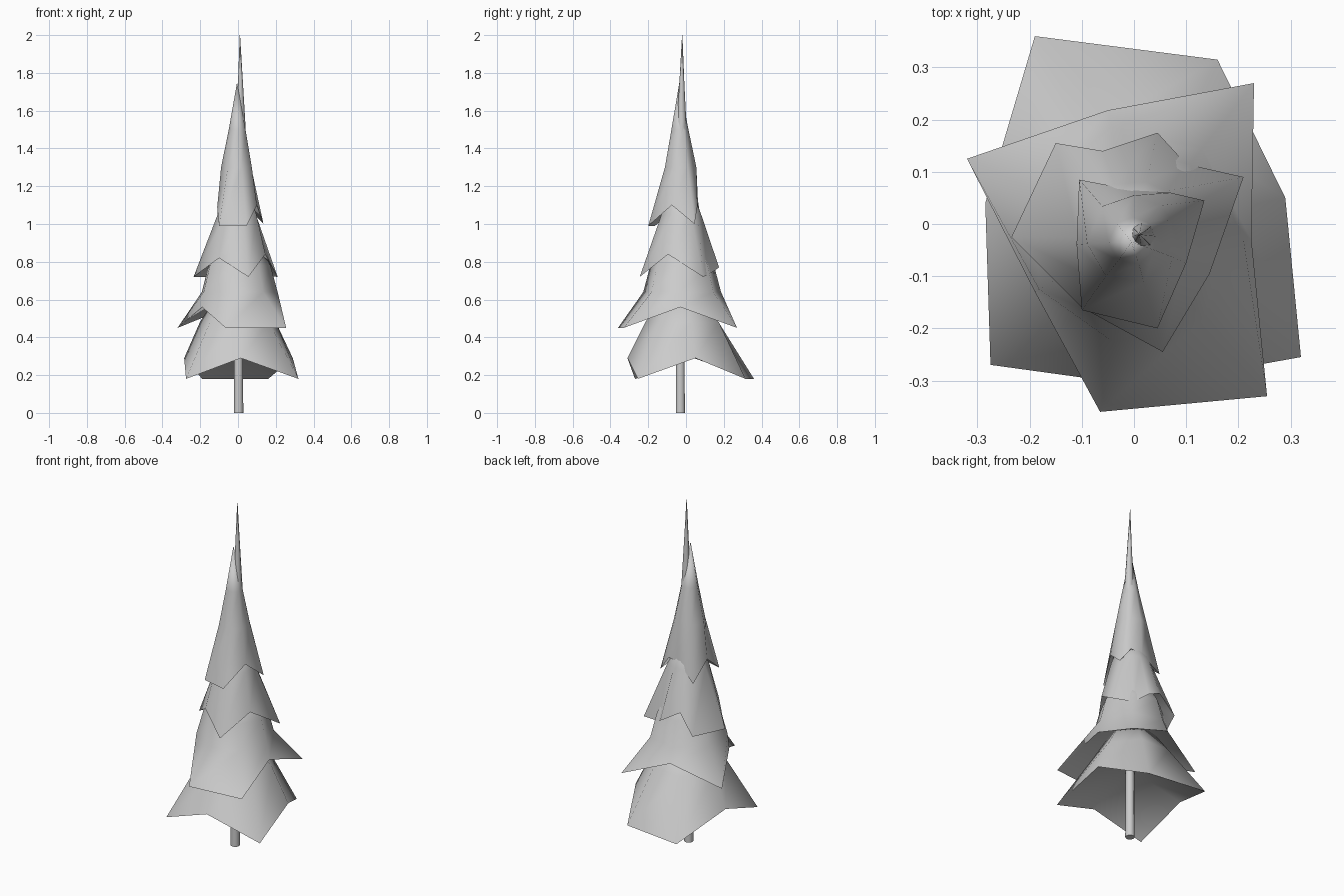
import bpy, bmesh, math
from mathutils import Vector

cube = bpy.data.objects.get("Cube")
if cube:
    bpy.data.objects.remove(cube, do_unlink=True)

grey = bpy.data.materials.new("plain_grey")
grey.use_nodes = True
colour = (0.6, 0.6, 0.6, 1)
grey.diffuse_color = colour
grey.node_tree.nodes["Principled BSDF"].inputs["Base Color"].default_value = colour


def finish(name, bm, angle):
    mesh = bpy.data.meshes.new(name)
    bm.to_mesh(mesh)
    bm.free()
    mesh.materials.append(grey)
    obj = bpy.data.objects.new(name, mesh)
    bpy.context.collection.objects.link(obj)
    bpy.ops.object.select_all(action='DESELECT')
    obj.select_set(True)
    bpy.context.view_layer.objects.active = obj
    bpy.ops.object.shade_smooth_by_angle(angle=math.radians(angle))


def skirt(name, hem, rings, apex, hollow):
    """Zigzag hem lofted through round rings to a point, with a hollow underside."""
    bm = bmesh.new()
    lower = base = [bm.verts.new(p) for p in hem]
    n = len(base)
    for cx, cy, z, r in rings:
        upper = []
        for x, y, _ in hem:
            d = Vector((x - cx, y - cy)).normalized() * r
            upper.append(bm.verts.new((cx + d.x, cy + d.y, z)))
        for i in range(n):
            j = (i + 1) % n
            bm.faces.new((lower[i], lower[j], upper[j], upper[i]))
        lower = upper
    top = bm.verts.new(apex)
    under = bm.verts.new((apex[0], apex[1], hollow))
    for i in range(n):
        j = (i + 1) % n
        bm.faces.new((lower[i], lower[j], top))
        bm.faces.new((base[j], base[i], under))
    finish(name, bm, 95)


def pole(name, sides, sections):
    """Round tapered rod through (x, y, z, radius) sections."""
    bm = bmesh.new()
    loops = []
    for cx, cy, z, r in sections:
        turn = [math.tau * i / sides for i in range(sides)]
        loops.append([bm.verts.new((cx + r * math.cos(a), cy + r * math.sin(a), z)) for a in turn])
    for low, high in zip(loops, loops[1:]):
        for i in range(sides):
            j = (i + 1) % sides
            bm.faces.new((low[i], low[j], high[j], high[i]))
    bm.faces.new(loops[0][::-1])
    bm.faces.new(loops[-1])
    finish(name, bm, 60)


# Trunk and the thin spire at the top
pole("trunk", 10, [(0.003, -0.03, 0, 0.025), (0.003, -0.03, 0.75, 0.022)])
pole("spire", 8, [(0.012, -0.025, 1.4, 0.034), (0.014, -0.023, 1.55, 0.024),
                  (0.013, -0.022, 1.75, 0.013), (0.01, -0.02, 2, 0.001)])

# Foliage skirts, lowest first
skirt("bottom_branches",
      [(0.29, 0.05, 0.29), (0.16, 0.315, 0.18), (-0.19, 0.36, 0.18), (-0.285, 0.04, 0.29),
       (-0.275, -0.27, 0.18), (0.015, -0.31, 0.29), (0.32, -0.255, 0.18)],
      [(0, -0.01, 0.48, 0.205)], (0, -0.03, 0.8), 0.42)
skirt("lower_branches",
      [(0.225, -0.03, 0.56), (0.23, 0.27, 0.45), (-0.05, 0.218, 0.56), (-0.32, 0.125, 0.45),
       (-0.19, -0.13, 0.56), (-0.065, -0.36, 0.45), (0.255, -0.33, 0.45)],
      [(0, -0.02, 0.64, 0.21), (0, -0.02, 0.78, 0.172)], (0, -0.03, 1.08), 0.66)
skirt("middle_branches",
      [(0.21, 0.09, 0.72), (0.1, 0.115, 0.73), (0.045, 0.175, 0.77), (-0.06, 0.14, 0.83),
       (-0.15, 0.155, 0.72), (-0.235, -0.025, 0.72), (-0.1, -0.16, 0.82),
       (0.055, -0.245, 0.72), (0.145, -0.095, 0.84)],
      [(0, -0.025, 1.05, 0.108)], (0, -0.03, 1.35), 0.9)
skirt("upper_branches",
      [(0.135, 0.045, 1), (0.07, 0.06, 1.09), (0, 0.065, 1.08), (-0.105, 0.085, 0.99),
       (-0.11, -0.04, 1.09), (-0.1, -0.165, 0.99), (0.045, -0.2, 0.99), (0.1, -0.075, 1.1)],
      [(-0.005, -0.03, 1.3, 0.085), (-0.003, -0.033, 1.5, 0.046)], (-0.005, -0.035, 1.75), 1.15)
